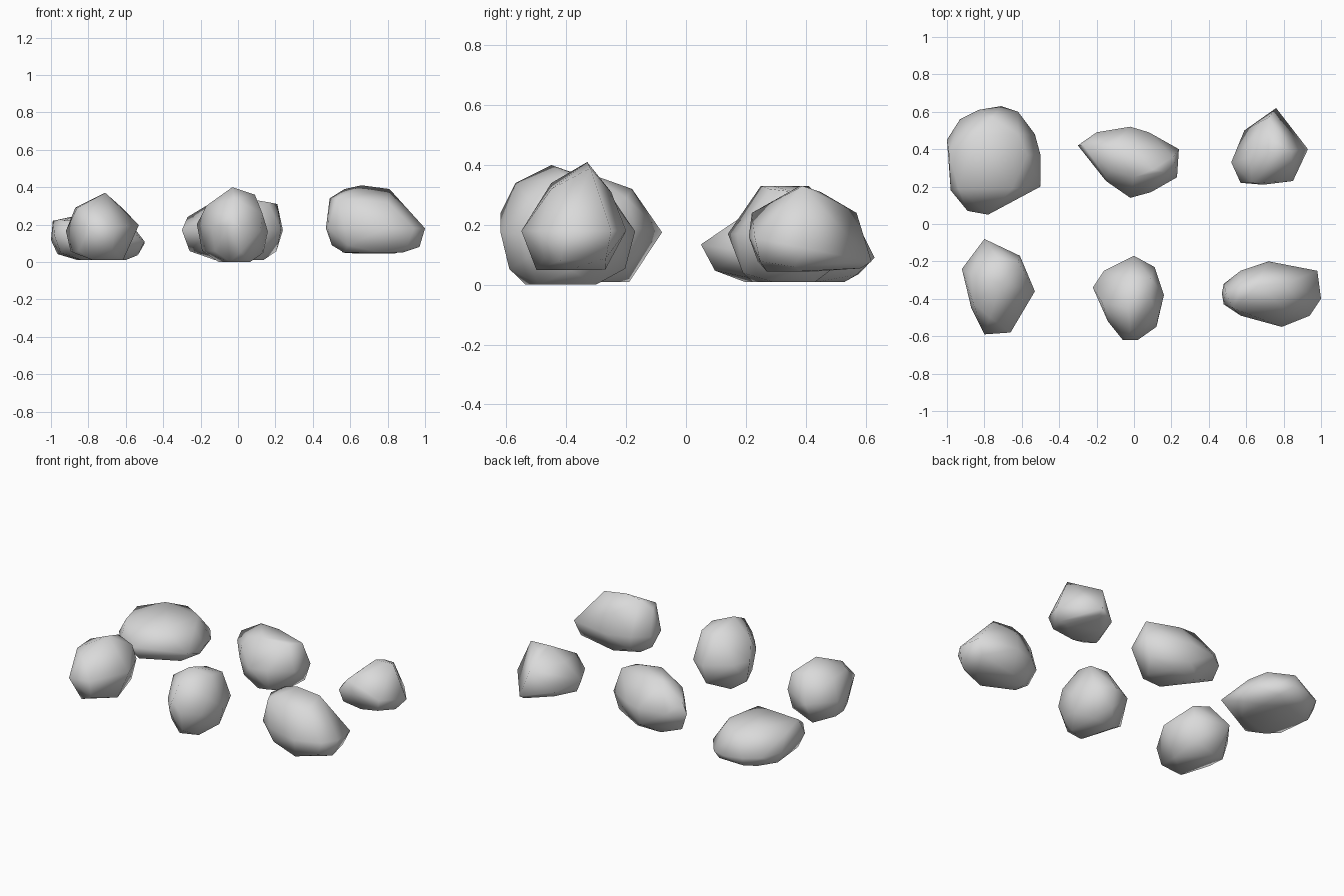
import bpy
import bmesh
import math
from mathutils import Vector

default_cube = bpy.data.objects.get("Cube")
if default_cube:
    bpy.data.objects.remove(default_cube, do_unlink=True)

# One plain stone grey for every rock
stone = bpy.data.materials.new("stone_grey")
stone.use_nodes = True
grey = (0.7, 0.7, 0.7, 1)
stone.diffuse_color = grey
stone.node_tree.nodes["Principled BSDF"].inputs["Base Color"].default_value = grey


def rock(name, outline, belly, base, corners, lean=(0, 0)):
    """Hull of a widest outline at belly height, a few chipped corners and a tapered underside.
    lean tilts the belly line along x and y."""
    centre = sum((Vector(p) for p in outline), Vector((0, 0))) / len(outline)
    points = [Vector(p) for p in corners]
    for i, p in enumerate(outline):
        offset = Vector(p) - centre
        height = belly + offset.dot(Vector(lean))
        points.append(Vector((*p, height)))
        # Alternate underside points sit wide and narrow, for uneven facets
        wide = i % 2 == 0
        spread = 0.86 if wide else 0.6
        low = base + (0.3 * (height - base) if wide else 0)
        points.append(Vector((*(centre + offset * spread), low)))

    bm = bmesh.new()
    for p in points:
        bm.verts.new(p)
    bmesh.ops.convex_hull(bm, input=bm.verts[:])
    loose = [v for v in bm.verts if not v.link_faces]
    bmesh.ops.delete(bm, geom=loose, context='VERTS')
    bmesh.ops.recalc_face_normals(bm, faces=bm.faces[:])
    mesh = bpy.data.meshes.new(name)
    bm.to_mesh(mesh)
    bm.free()
    mesh.materials.append(stone)

    obj = bpy.data.objects.new(name, mesh)
    bpy.context.collection.objects.link(obj)
    bpy.ops.object.select_all(action='DESELECT')
    obj.select_set(True)
    bpy.context.view_layer.objects.active = obj
    bpy.ops.object.shade_smooth_by_angle(angle=math.radians(80))
    return obj


# Front row
rock("front_right_side_rock",
     [(-.92, -.24), (-.8, -.08), (-.61, -.17), (-.53, -.36),
      (-.66, -.58), (-.8, -.59), (-.87, -.45)],
     belly=.18, base=.01, lean=(.08, 0),
     corners=[(-.71, -.32, .37), (-.87, -.27, .29), (-.73, -.18, .32), (-.62, -.2, .29),
              (-.86, -.42, .29), (-.77, -.5, .29), (-.88, -.36, .05)])

rock("front_middle_rock",
     [(-.22, -.34), (-.16, -.25), (0, -.17), (.11, -.23), (.16, -.38),
      (.12, -.55), (.02, -.62), (-.06, -.62), (-.14, -.52)],
     belly=.18, base=0, lean=(-.1, 0),
     corners=[(-.03, -.45, .4), (.09, -.4, .36), (-.02, -.57, .34), (-.17, -.42, .3),
              (-.03, -.28, .34), (.09, -.29, .34), (-.04, -.62, .24),
              (.13, -.5, .26), (.1, -.53, .09)])

rock("front_left_side_rock",
     [(.47, -.37), (.48, -.32), (.57, -.25), (.72, -.2), (.98, -.25), (1, -.4),
      (.94, -.49), (.79, -.55), (.57, -.49), (.48, -.43)],
     belly=.18, base=.05,
     corners=[(.49, -.36, .34), (.57, -.34, .39), (.66, -.33, .41), (.81, -.32, .39),
              (.69, -.25, .31), (.53, -.45, .34), (.8, -.45, .32),
              (.97, -.42, .08), (.76, -.5, .05)])

# Back row
rock("back_right_side_rock",
     [(-1, .45), (-.93, .56), (-.83, .61), (-.71, .63), (-.62, .6), (-.53, .48),
      (-.5, .37), (-.5, .2), (-.78, .05), (-.89, .07), (-.98, .18)],
     belly=.11, base=.01, lean=(-.05, -.07),
     corners=[(-.99, .38, .22), (-.94, .19, .22), (-.85, .47, .25), (-.62, .48, .22),
              (-.57, .37, .2), (-.65, .19, .23), (-.76, .57, .21)])

rock("back_middle_rock",
     [(-.3, .42), (-.2, .49), (-.02, .52), (.08, .49), (.24, .4),
      (.23, .25), (.09, .17), (-.02, .14), (-.15, .23)],
     belly=.17, base=.01,
     corners=[(-.27, .42, .24), (-.12, .41, .33), (0, .25, .33), (.1, .29, .33),
              (.16, .28, .32), (.21, .36, .31), (0, .42, .32), (-.13, .29, .29),
              (-.15, .25, .24), (.09, .19, .04)])

rock("back_left_side_rock",
     [(.52, .33), (.59, .5), (.76, .62), (.93, .4), (.85, .23), (.69, .21), (.57, .22)],
     belly=.13, base=.045, lean=(0, -.2),
     corners=[(.72, .38, .33), (.84, .39, .33), (.74, .45, .31), (.62, .36, .24),
              (.72, .57, .24), (.63, .22, .24), (.56, .32, .05), (.88, .36, .06)])
